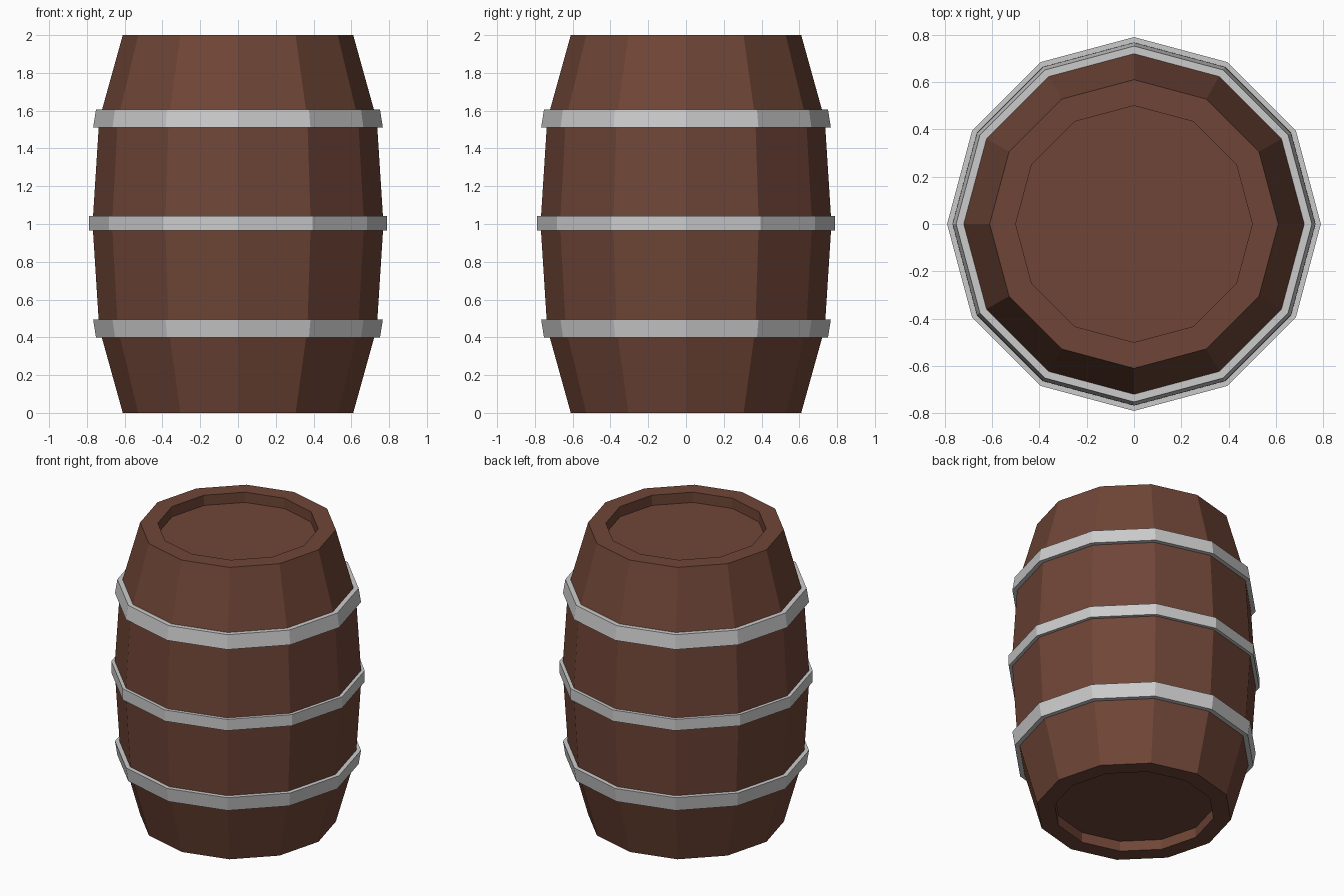
import bpy
import bmesh
from math import cos, sin, pi

if "Cube" in bpy.data.objects:
    bpy.data.objects.remove(bpy.data.objects["Cube"])

SIDES = 12


def lathe(name, profile, closed=False):
    """Spin an (r, z) profile about z; open profiles get flat end caps."""
    bm = bmesh.new()
    rings = [[bm.verts.new((r * cos(2 * pi * i / SIDES), r * sin(2 * pi * i / SIDES), z))
              for i in range(SIDES)] for r, z in profile]
    pairs = list(zip(rings, rings[1:]))
    if closed:
        pairs.append((rings[-1], rings[0]))
    else:
        bm.faces.new(rings[0])
        bm.faces.new(rings[-1])
    for a, b in pairs:
        for i in range(SIDES):
            j = (i + 1) % SIDES
            bm.faces.new((a[i], a[j], b[j], b[i]))
    bmesh.ops.recalc_face_normals(bm, faces=bm.faces)
    mesh = bpy.data.meshes.new(name)
    bm.to_mesh(mesh)
    bm.free()
    obj = bpy.data.objects.new(name, mesh)
    bpy.context.collection.objects.link(obj)
    return obj


# Wooden body with a recessed lid at both ends
lower = [(0.50, 0.07), (0.50, 0.0), (0.61, 0.0), (0.735, 0.45)]
upper = [(r, 2 - z) for r, z in reversed(lower)]
body = lathe("barrel_body", lower + [(0.77, 1.0)] + upper)
wood = bpy.data.materials.new("wood")
wood.diffuse_color = (0.16, 0.06, 0.038, 1)
wood.use_nodes = True
wood.node_tree.nodes["Principled BSDF"].inputs["Base Color"].default_value = wood.diffuse_color
body.data.materials.append(wood)

# Metal hoops: the outer two lean with the bulge of the body
hoop = [(0.71, 0.40), (0.752, 0.40), (0.767, 0.495), (0.725, 0.495)]
lathe("lower_hoop", hoop, closed=True)
lathe("upper_hoop", [(r, 2.005 - z) for r, z in hoop], closed=True)
lathe("middle_hoop", [(0.75, 0.965), (0.79, 0.965), (0.79, 1.042), (0.75, 1.042)], closed=True)
